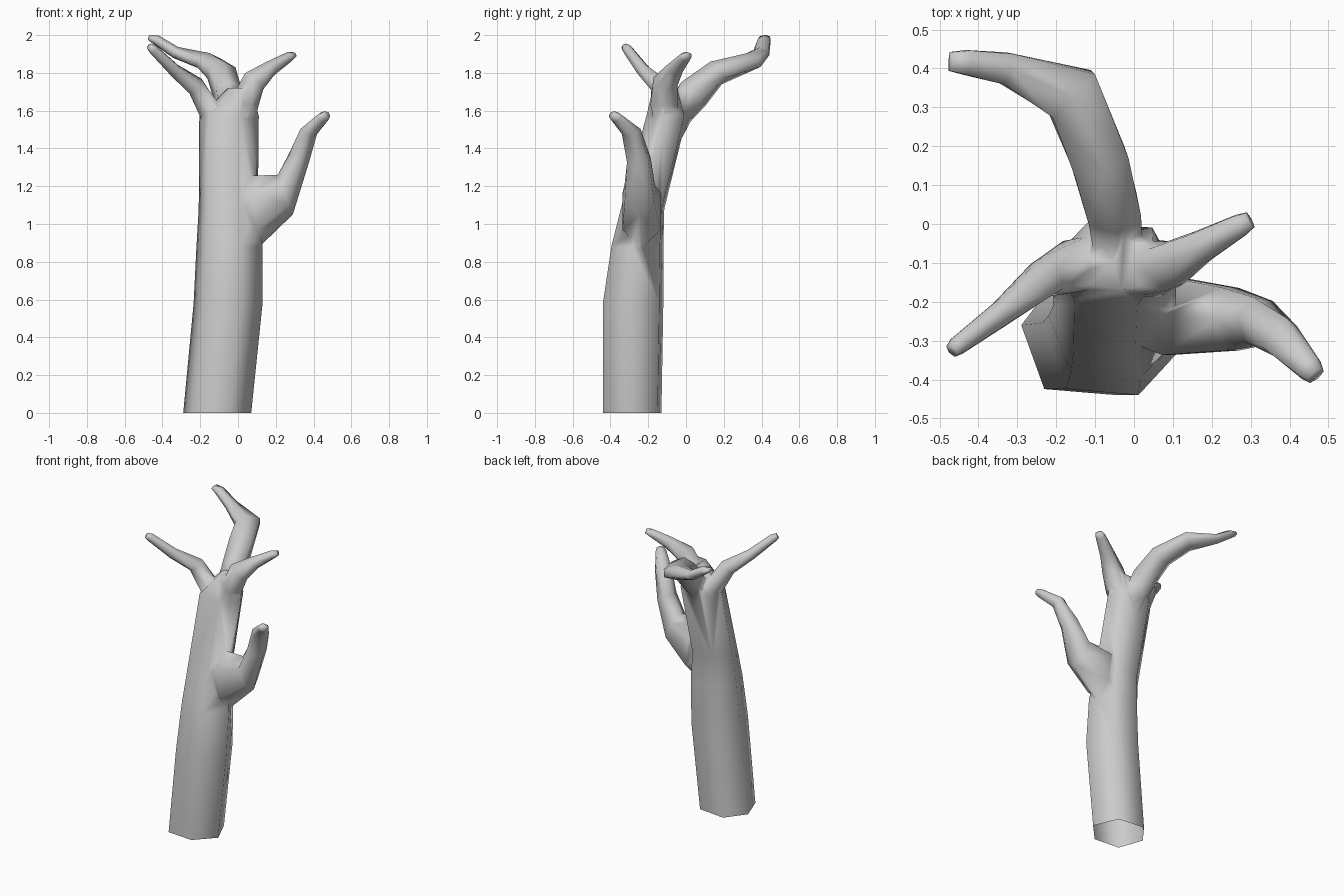
import bpy, bmesh
from math import cos, sin, pi
from mathutils import Vector

if "Cube" in bpy.data.objects:
    bpy.data.objects.remove(bpy.data.objects["Cube"])


def loft(name, rings):
    """Skin a list of six-sided rings into one closed, smooth shaded object."""
    bm = bmesh.new()
    rows = [[bm.verts.new(p) for p in ring] for ring in rings]
    for a, b in zip(rows, rows[1:]):
        for i in range(6):
            j = (i + 1) % 6
            bm.faces.new((a[i], a[j], b[j], b[i]))
    bm.faces.new(rows[0][::-1])
    bm.faces.new(rows[-1])
    bmesh.ops.triangulate(bm, faces=[f for f in bm.faces if len(f.verts) == 4])
    bmesh.ops.recalc_face_normals(bm, faces=bm.faces)
    for f in bm.faces:
        f.smooth = True
    mesh = bpy.data.meshes.new(name)
    bm.to_mesh(mesh)
    bm.free()
    obj = bpy.data.objects.new(name, mesh)
    bpy.context.collection.objects.link(obj)
    return obj


def branch(name, rows):
    """rows: x, y, z, half height, half width, optional ring direction."""
    pts = [Vector(r[:3]) for r in rows]
    rings = []
    for i, r in enumerate(rows):
        if len(r) > 5:
            t = Vector(r[5])
        else:
            t = Vector()
            if i > 0:
                t += (pts[i] - pts[i - 1]).normalized()
            if i < len(pts) - 1:
                t += (pts[i + 1] - pts[i]).normalized()
        t.normalize()
        side = t.cross(Vector((0, 0, 1))).normalized()
        up = side.cross(t)
        rings.append([pts[i] + up * r[3] * cos(k * pi / 3)
                      + side * r[4] * 1.12 * sin(k * pi / 3) for k in range(6)])
    return loft(name, rings)


# Trunk: uneven hexagon, leaning back as it rises
HEX = [(-1, .16), (-.67, -.9), (.35, -1), (1, -.2), (.6, .87), (-.45, 1)]
# z, x min, x max, y min, y max
TRUNK = [(0, -.29, .07, -.44, -.13),
         (.58, -.235, .13, -.44, -.12),
         (.88, -.22, .13, -.395, -.12),
         (1.08, -.208, .105, -.345, -.115),
         (1.57, -.205, .11, -.21, .005),
         (1.72, -.055, .075, -.175, -.04)]
trunk = loft("tree_trunk", [[((x0 + x1) / 2 + u * (x1 - x0) / 2,
                              (y0 + y1) / 2 + v * (y1 - y0) / 2, z) for u, v in HEX]
                            for z, x0, x1, y0, y1 in TRUNK])

branches = [
    # Long branch reaching back and left
    branch("back_branch", [
        (-.03, -.10, 1.38, .035, .035),
        (-.045, -.045, 1.58, .08, .065),
        (-.055, .04, 1.69, .09, .07),
        (-.088, .16, 1.80, .068, .075),
        (-.16, .335, 1.857, .05, .08),
        (-.33, .40, 1.908, .032, .042),
        (-.43, .415, 1.973, .027, .033),
        (-.473, .418, 1.988, .014, .025)]),
    # Short upper branch to the right
    branch("right_upper_branch", [
        (.02, -.10, 1.36, .03, .03),
        (.035, -.115, 1.64, .075, .075),
        (.085, -.108, 1.755, .068, .06),
        (.17, -.06, 1.822, .043, .043),
        (.27, -.005, 1.884, .028, .03),
        (.298, .01, 1.895, .016, .022)]),
    # Thin upper branch to the left
    branch("left_upper_branch", [
        (-.11, -.12, 1.36, .03, .03),
        (-.14, -.105, 1.59, .065, .07),
        (-.225, -.135, 1.73, .054, .05),
        (-.335, -.225, 1.812, .037, .034),
        (-.45, -.31, 1.925, .028, .025),
        (-.468, -.325, 1.94, .018, .018)]),
    # Low side branch with a broad wedge at the trunk
    branch("low_branch", [
        (-.08, -.225, 1.02, .16, .05, (1, 0, .1)),
        (.085, -.235, 1.065, .195, .105, (1, 0, .13)),
        (.25, -.245, 1.155, .112, .083, (.93, 0, .36)),
        (.32, -.25, 1.34, .06, .06, (.5, -.1, .86)),
        (.375, -.29, 1.49, .045, .05, (.45, -.35, .8)),
        (.45, -.37, 1.565, .03, .034),
        (.467, -.39, 1.58, .02, .024)])]

# Fuse the branches into the trunk as one smooth skin
bpy.context.view_layer.objects.active = trunk
for b in branches:
    mod = trunk.modifiers.new("join", 'BOOLEAN')
    mod.operation = 'UNION'
    mod.solver = 'EXACT'
    mod.object = b
    bpy.ops.object.modifier_apply(modifier=mod.name)
    bpy.data.objects.remove(b)

# Tidy the seams and leave the foot of the trunk open
bm = bmesh.new()
bm.from_mesh(trunk.data)
bmesh.ops.remove_doubles(bm, verts=bm.verts, dist=.012)
foot = [f for f in bm.faces if all(v.co.z < .001 for v in f.verts)]
bmesh.ops.delete(bm, geom=foot, context='FACES')
for f in bm.faces:
    f.smooth = True
bm.to_mesh(trunk.data)
bm.free()
